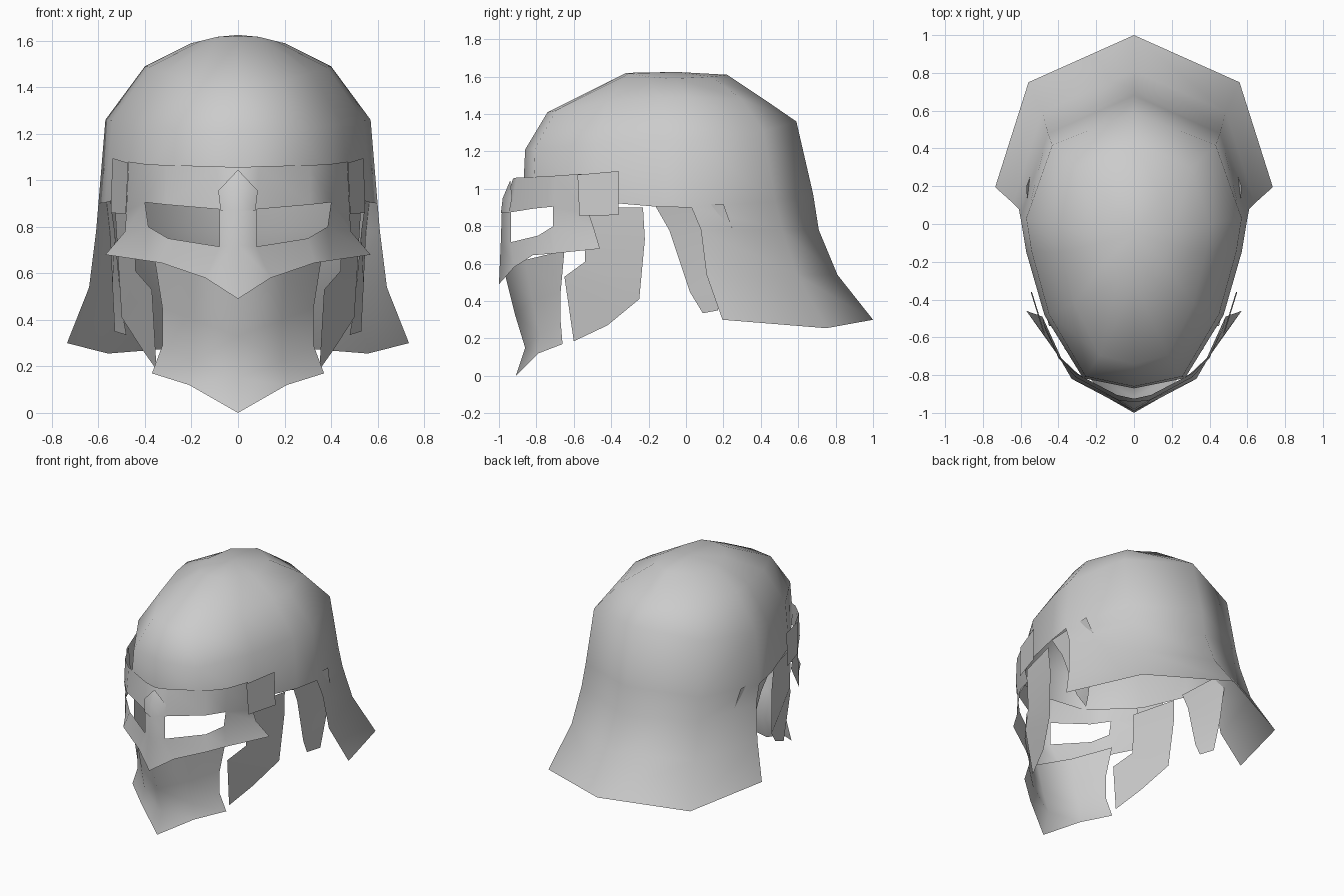
import bpy
import bmesh
from mathutils import Vector

default_cube = bpy.data.objects.get("Cube")
if default_cube:
    bpy.data.objects.remove(default_cube, do_unlink=True)

# Single plain metal colour
steel = bpy.data.materials.new("plain grey steel")
steel.use_nodes = True
grey = (0.6, 0.6, 0.6, 1)
steel.diffuse_color = grey
steel.node_tree.nodes["Principled BSDF"].inputs["Base Color"].default_value = grey


def sheet(name, rows, holes=(), apex=None):
    """Thin smooth sheet through rows of points, mirrored across x = 0."""
    bm = bmesh.new()
    grid = [[bm.verts.new(point) for point in row] for row in rows]
    for r, (upper, lower) in enumerate(zip(grid, grid[1:])):
        # Short rows line up with the end of the longer row
        count = min(len(upper), len(lower))
        upper, lower = upper[-count:], lower[-count:]
        for c in range(count - 1):
            if (r, c) not in holes:
                bm.faces.new((upper[c], upper[c + 1], lower[c + 1], lower[c]))
    if apex:
        tip = bm.verts.new(apex)
        for a, b in zip(grid[0], grid[0][1:]):
            bm.faces.new((tip, b, a))
    # Point all faces away from the inside of the helmet
    bmesh.ops.recalc_face_normals(bm, faces=bm.faces)
    inside = Vector((0, 0, 0.8))
    outward = sum(f.normal.dot(f.calc_center_median() - inside) * f.calc_area()
                  for f in bm.faces)
    if outward < 0:
        bmesh.ops.reverse_faces(bm, faces=bm.faces)
    for face in bm.faces:
        face.smooth = True
    mesh = bpy.data.meshes.new(name)
    bm.to_mesh(mesh)
    bm.free()
    mesh.materials.append(steel)
    obj = bpy.data.objects.new(name, mesh)
    bpy.context.collection.objects.link(obj)
    mirror = obj.modifiers.new("mirror", "MIRROR")
    mirror.use_clip = True
    mirror.merge_threshold = 0.001
    return obj


# Half outline of the head, from brow to nape, as fractions of width and length
outline = [(0, -1), (0.45, -0.94), (0.79, -0.57), (0.95, -0.2),
           (1, 0), (0.76, 0.69), (0, 1)]


def ring(width, front, middle, back, z_front, z_side, z_back, dip=0, start=0):
    """One level of the shell, with its height eased from side to ends."""
    points = []
    for u, t in outline[start:]:
        length = middle - front if t < 0 else back - middle
        z_end = z_front if t < 0 else z_back
        z = z_side + (z_end - z_side) * t * t
        if 0 < t < 1:
            z -= dip
        points.append((u * width, middle + t * length, z))
    return points


# Dome, flowing into a flared neck guard behind the ears
side = 4
shell = [
    ring(0.2, -0.32, -0.05, 0.22, 1.62, 1.59, 1.61),
    ring(0.4, -0.74, 0, 0.43, 1.41, 1.49, 1.47),
    ring(0.57, -0.86, 0.03, 0.59, 1.21, 1.26, 1.36),
    ring(0.6, -0.87, 0.03, 0.68, 1.0, 0.9, 0.97),
    ring(0.61, 0, 0.08, 0.71, 0, 0.78, 0.78, start=side),
    ring(0.64, 0, 0.11, 0.81, 0, 0.54, 0.54, start=side),
    ring(0.735, 0, 0.195, 1.0, 0, 0.3, 0.3, dip=0.045, start=side),
]
sheet("dome_and_neck_guard", shell, apex=(0, -0.05, 1.625))

# Visor with an eye opening on each side and swept lower corners
sheet("visor", [
    [(0, -0.925, 1.055), (0.09, -0.905, 1.06), (0.31, -0.79, 1.065),
     (0.4, -0.7, 1.07), (0.47, -0.56, 1.08)],
    [(0, -0.985, 0.87), (0.08, -0.935, 0.875), (0.31, -0.81, 0.895),
     (0.4, -0.71, 0.905), (0.48, -0.52, 0.87)],
    [(0, -0.99, 0.72), (0.08, -0.935, 0.715), (0.3, -0.79, 0.75),
     (0.385, -0.71, 0.8), (0.485, -0.49, 0.78)],
    [(0, -1, 0.49), (0.14, -0.92, 0.58), (0.33, -0.82, 0.645),
     (0.4, -0.7, 0.655), (0.57, -0.46, 0.68)],
], holes={(1, 1), (1, 2)})

# Pointed nasal ridge over the brow
sheet("nasal_ridge", [
    [(0, -0.98, 0.95), (0.085, -0.93, 0.955)],
    [(0, -0.99, 0.87), (0.075, -0.945, 0.87)],
], apex=(0, -0.94, 1.045))

# Square hinge plates at the temples
sheet("hinge_plate", [
    [(0.472, -0.58, 1.075), (0.54, -0.36, 1.095)],
    [(0.482, -0.57, 0.855), (0.547, -0.36, 0.86)],
])

# Mouth guard, narrowing and then kicking out at the chin
sheet("mouth_guard", [
    [(0, -0.97, 0.55), (0.2, -0.86, 0.62), (0.36, -0.65, 0.67)],
    [(0, -0.915, 0.33), (0.19, -0.82, 0.4), (0.325, -0.67, 0.45)],
    [(0, -0.86, 0.15), (0.19, -0.78, 0.22), (0.325, -0.67, 0.29)],
    [(0, -0.91, 0), (0.21, -0.79, 0.12), (0.37, -0.66, 0.17)],
])

# Cheek plates
sheet("cheek_plate", [
    [(0.45, -0.54, 0.9), (0.53, -0.23, 0.9)],
    [(0.44, -0.54, 0.61), (0.52, -0.22, 0.73)],
    [(0.37, -0.65, 0.53), (0.5, -0.25, 0.41)],
    [(0.35, -0.6, 0.185), (0.41, -0.42, 0.27)],
])

# Hanging ear flaps tucked inside the neck guard
sheet("ear_flap", [
    [(0.55, -0.17, 0.92), (0.57, 0.2, 0.92)],
    [(0.53, -0.09, 0.78), (0.55, 0.25, 0.78)],
    [(0.5, 0.02, 0.45), (0.54, 0.22, 0.55)],
    [(0.48, 0.09, 0.335), (0.53, 0.17, 0.35)],
])
